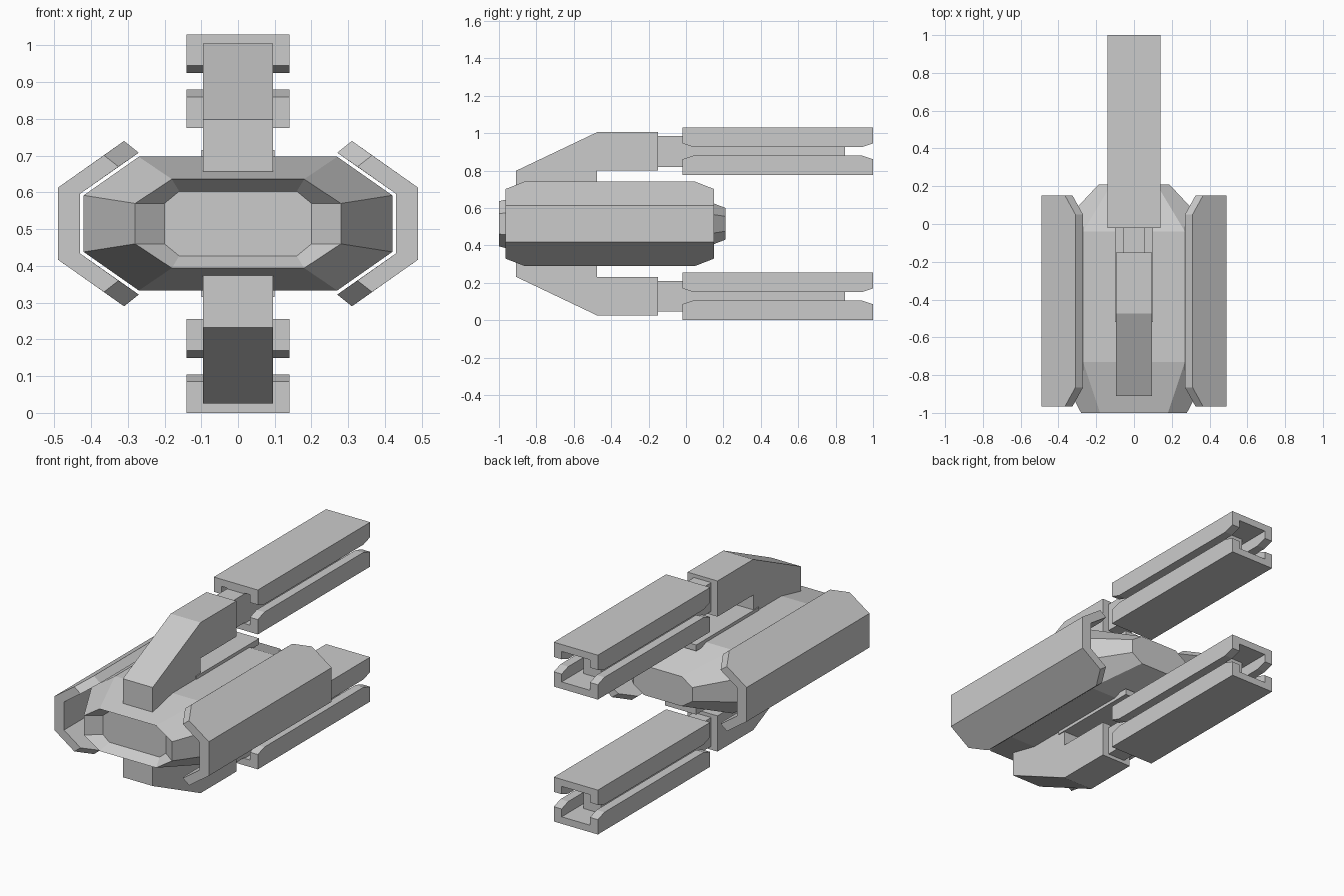
import bpy, bmesh

if "Cube" in bpy.data.objects:
    bpy.data.objects.remove(bpy.data.objects["Cube"])

ZC = 0.515  # the whole model mirrors above and below this height


def loft(name, rings):
    """Skin a list of equal-length closed loops and cap both ends."""
    bm = bmesh.new()
    loops = [[bm.verts.new(p) for p in r] for r in rings]
    n = len(loops[0])
    for a, b in zip(loops, loops[1:]):
        for i in range(n):
            j = (i + 1) % n
            bm.faces.new((a[i], a[j], b[j], b[i]))
    bm.faces.new(loops[0])
    bm.faces.new(loops[-1])
    bmesh.ops.recalc_face_normals(bm, faces=bm.faces)
    me = bpy.data.meshes.new(name)
    bm.to_mesh(me)
    bm.free()
    ob = bpy.data.objects.new(name, me)
    bpy.context.collection.objects.link(ob)
    return ob


def box(name, hx, y0, y1, z0, z1, s):
    pts = [(-hx, z0), (hx, z0), (hx, z1), (-hx, z1)]
    return loft(name, [[(x, y, ZC + s * z) for x, z in pts] for y in (y0, y1)])


def octagon(y, a, b, h, s):
    pts = [(a, h), (b, s), (b, -s), (a, -h), (-a, -h), (-b, -s), (-b, s), (-a, h)]
    return [(x, y, ZC + z) for x, z in pts]


# Central hull, with the front face sunk in
loft("hull", [
    octagon(-0.94, 0.16, 0.20, 0.088, 0.055),
    octagon(-1.00, 0.18, 0.28, 0.121, 0.055),
    octagon(-0.73, 0.27, 0.42, 0.182, 0.077),
    octagon(-0.04, 0.27, 0.42, 0.182, 0.077),
    octagon(0.21, 0.12, 0.187, 0.085, 0.04),
])


# Side armour: bent plate whose tips are clipped at both ends
def armour_ring(y, side, clip):
    half = [((0.31, 0.225), (0.365, 0.186)), ((0.49, 0.098), (0.49, 0.098))]
    inner = [((0.43, 0.081), (0.43, 0.081)), ((0.27, 0.193), (0.325, 0.155))]
    out = [p[clip] for p in half]
    inn = [p[clip] for p in inner]
    flip = lambda ps: [(x, -z) for x, z in reversed(ps)]
    pts = out + flip(out) + flip(inn) + inn
    return [(side * x, y, ZC + z) for x, z in pts]


for side, label in ((1, "right"), (-1, "left")):
    loft(label + "_armour", [armour_ring(y, side, c) for y, c in
                             ((-0.965, 1), (-0.865, 0), (0.05, 0), (0.15, 1))])


# Barrel rail: channel whose lips are trimmed at both ends
def rail(name, z_back, z_web, z_lip, z_trim, s):
    def ring(y, lip):
        pts = [(0.14, z_back), (0.14, lip), (0.09, lip), (0.09, z_web),
               (-0.09, z_web), (-0.09, lip), (-0.14, lip), (-0.14, z_back)]
        return [(x, y, ZC + s * z) for x, z in pts]
    loft(name, [ring(-0.02, z_trim), ring(0.04, z_lip),
                ring(0.94, z_lip), ring(1.0, z_trim)])


# Upper and lower arm with its gun
for s, label in ((1, "upper"), (-1, "lower")):
    arm = [(-0.91, 0.13), (-0.91, 0.283), (-0.475, 0.49), (-0.15, 0.49),
           (-0.15, 0.285), (-0.475, 0.285), (-0.475, 0.15)]
    loft(label + "_arm", [[(x, y, ZC + s * z) for y, z in arm] for x in (-0.095, 0.095)])
    box(label + "_mount_plate", 0.1, -0.52, 0.05, 0.165, 0.2, s)
    box(label + "_connector", 0.055, -0.16, 0.0, 0.305, 0.47, s)
    box(label + "_barrel_core", 0.055, -0.02, 0.85, 0.29, 0.485, s)
    rail(label + "_outer_rail", 0.515, 0.475, 0.41, 0.43, s)
    rail(label + "_inner_rail", 0.26, 0.30, 0.365, 0.345, s)
